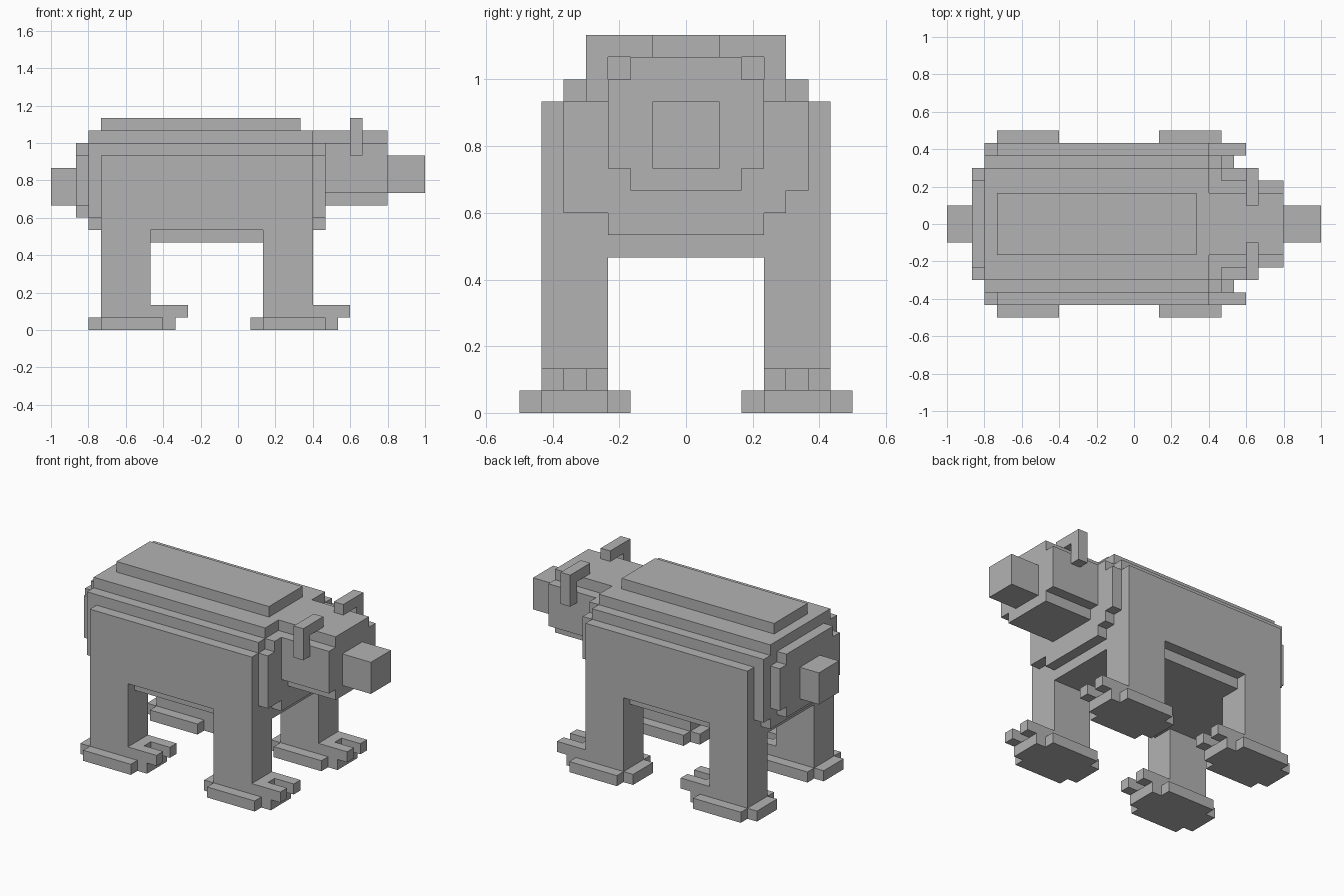
import bpy
import bmesh

if "Cube" in bpy.data.objects:
    bpy.data.objects.remove(bpy.data.objects["Cube"], do_unlink=True)

U = 1 / 15  # one block

grey = bpy.data.materials.new("plain grey")
grey.use_nodes = True
COLOUR = (0.45, 0.45, 0.45, 1)
grey.diffuse_color = COLOUR
grey.node_tree.nodes["Principled BSDF"].inputs["Base Color"].default_value = COLOUR


def blocks(name, boxes, flip=1):
    """Object made of boxes (x0, x1, y0, y1, z0, z1) in block units; flip=-1 mirrors y."""
    bm = bmesh.new()
    for x0, x1, y0, y1, z0, z1 in boxes:
        verts = bmesh.ops.create_cube(bm, size=1)["verts"]
        for v in verts:
            v.co.x = U * (x0 if v.co.x < 0 else x1)
            v.co.y = U * (y0 if v.co.y < 0 else y1) * flip
            v.co.z = U * (z0 if v.co.z < 0 else z1)
    bmesh.ops.recalc_face_normals(bm, faces=bm.faces)
    mesh = bpy.data.meshes.new(name)
    bm.to_mesh(mesh)
    bm.free()
    mesh.materials.append(grey)
    obj = bpy.data.objects.new(name, mesh)
    bpy.context.collection.objects.link(obj)
    return obj


# Trunk with stepped back and lowered belly
blocks("body", [(-11, 6, -6.5, 6.5, 8, 14), (-11, 6, -5.5, 5.5, 14, 15)])
blocks("back", [(-12, 6, -4.5, 4.5, 15, 16), (-11, 5, -2.5, 2.5, 16, 17)])
blocks("belly", [(-7, 2, -5.5, 5.5, 7, 8),
                 (-11, -7, -3.5, 3.5, 7, 8), (2, 6, -3.5, 3.5, 7, 8)])

# Stepped chest and rump
blocks("chest", [(6, 7, -3.5, 3.5, 8, 9), (6, 7, -5.5, 4.5, 9, 10),
                 (6, 7, -5.5, 5.5, 10, 14), (6, 7, -4.5, 4.5, 14, 15)])
blocks("rump", [(-12, -11, -4.5, 4.5, 8, 9), (-12, -11, -5.5, 5.5, 9, 15),
                (-13, -12, -3.5, 3.5, 9, 10), (-13, -12, -4.5, 4.5, 10, 14),
                (-13, -12, -3.5, 3.5, 14, 15)])
blocks("tail", [(-15, -13, -1.5, 1.5, 10, 13)])

# Head
blocks("head", [(7, 12, -2.5, 2.5, 10, 11), (7, 12, -3.5, 3.5, 11, 15),
                (6, 12, -2.5, 2.5, 15, 16)])
blocks("snout", [(12, 15, -1.5, 1.5, 11, 14)])

for side, flip in (("left", 1), ("right", -1)):
    blocks(side + "_ear", [(9, 10, 3.5, 4.5, 14, 17), (9, 10, 1.5, 3.5, 16, 17)], flip)
    for end, x in (("front", 2), ("hind", -11)):
        # Leg column
        blocks(f"{end}_{side}_leg", [(x, x + 4, 3.5, 6.5, 1, 8)], flip)
        # Flat foot with notched corners
        blocks(f"{end}_{side}_foot", [(x - 1, x + 6, 3.5, 6.5, 0, 1),
                                      (x, x + 5, 6.5, 7.5, 0, 1),
                                      (x, x + 5, 2.5, 3.5, 0, 1)], flip)
        # Instep and two claws
        blocks(f"{end}_{side}_claws", [(x + 4, x + 5, 3.5, 6.5, 1, 2),
                                       (x + 5, x + 7, 3.5, 4.5, 1, 2),
                                       (x + 5, x + 7, 5.5, 6.5, 1, 2)], flip)
